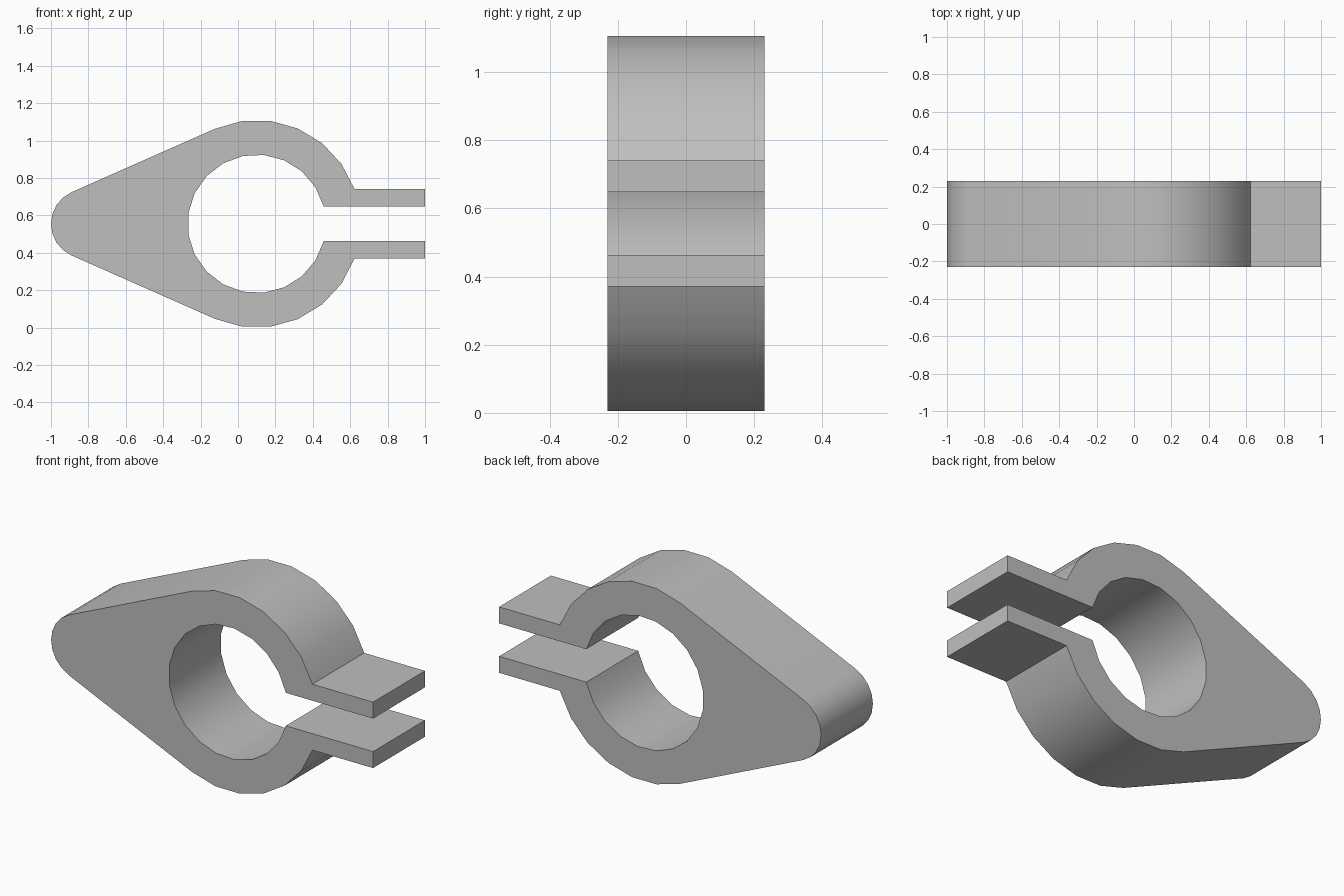
import bpy, bmesh
from math import sin, cos, asin, pi, radians

if "Cube" in bpy.data.objects:
    bpy.data.objects.remove(bpy.data.objects["Cube"], do_unlink=True)

CX, CZ = 0.1, 0.555        # ring centre
R_OUT, R_IN = 0.555, 0.37  # ring radii
R_NOSE = 0.185             # rounded nose radius
NOSE_X = -1 + R_NOSE
TAB_OUT, TAB_IN = 0.185, 0.0925  # tab faces, measured from the mid height
HALF_DEPTH = 0.23

grey = bpy.data.materials.new("plain_grey")
grey.use_nodes = True
grey.diffuse_color = (0.52, 0.52, 0.52, 1)
grey.node_tree.nodes["Principled BSDF"].inputs["Base Color"].default_value = (0.52, 0.52, 0.52, 1)


def arc(cx, r, a0, a1, n):
    return [(cx + r * cos(a0 + (a1 - a0) * i / n),
             CZ + r * sin(a0 + (a1 - a0) * i / n)) for i in range(n + 1)]


# Angles where the tabs meet the ring and where the straight flanks touch the arcs
a_tab = asin(TAB_OUT / R_OUT)
a_gap = asin(TAB_IN / R_IN)
a_flank = pi / 2 + asin((R_OUT - R_NOSE) / (CX - NOSE_X))

# Clamp outline: upper tab, ring, nose, ring, lower tab, then back around the bore
outline = [(1, CZ + TAB_IN), (1, CZ + TAB_OUT)]
outline += arc(CX, R_OUT, a_tab, a_flank, 6)
outline += arc(NOSE_X, R_NOSE, a_flank, 2 * pi - a_flank, 8)
outline += arc(CX, R_OUT, 2 * pi - a_flank, 2 * pi - a_tab, 6)
outline += [(1, CZ - TAB_OUT), (1, CZ - TAB_IN)]
outline += arc(CX, R_IN, 2 * pi - a_gap, a_gap, 19)

# Extrude the outline through the depth
bm = bmesh.new()
face = bm.faces.new([bm.verts.new((x, -HALF_DEPTH, z)) for x, z in outline])
back = bmesh.ops.extrude_face_region(bm, geom=[face], use_keep_orig=True)
bmesh.ops.translate(bm, vec=(0, 2 * HALF_DEPTH, 0),
                    verts=[v for v in back["geom"] if isinstance(v, bmesh.types.BMVert)])
bmesh.ops.recalc_face_normals(bm, faces=bm.faces)

mesh = bpy.data.meshes.new("clamp_body")
bm.to_mesh(mesh)
bm.free()
mesh.materials.append(grey)
clamp = bpy.data.objects.new("clamp_body", mesh)
bpy.context.collection.objects.link(clamp)

# Smooth the curved walls, keep the corners sharp
bpy.ops.object.select_all(action='DESELECT')
clamp.select_set(True)
bpy.context.view_layer.objects.active = clamp
bpy.ops.object.shade_smooth_by_angle(angle=radians(30))
